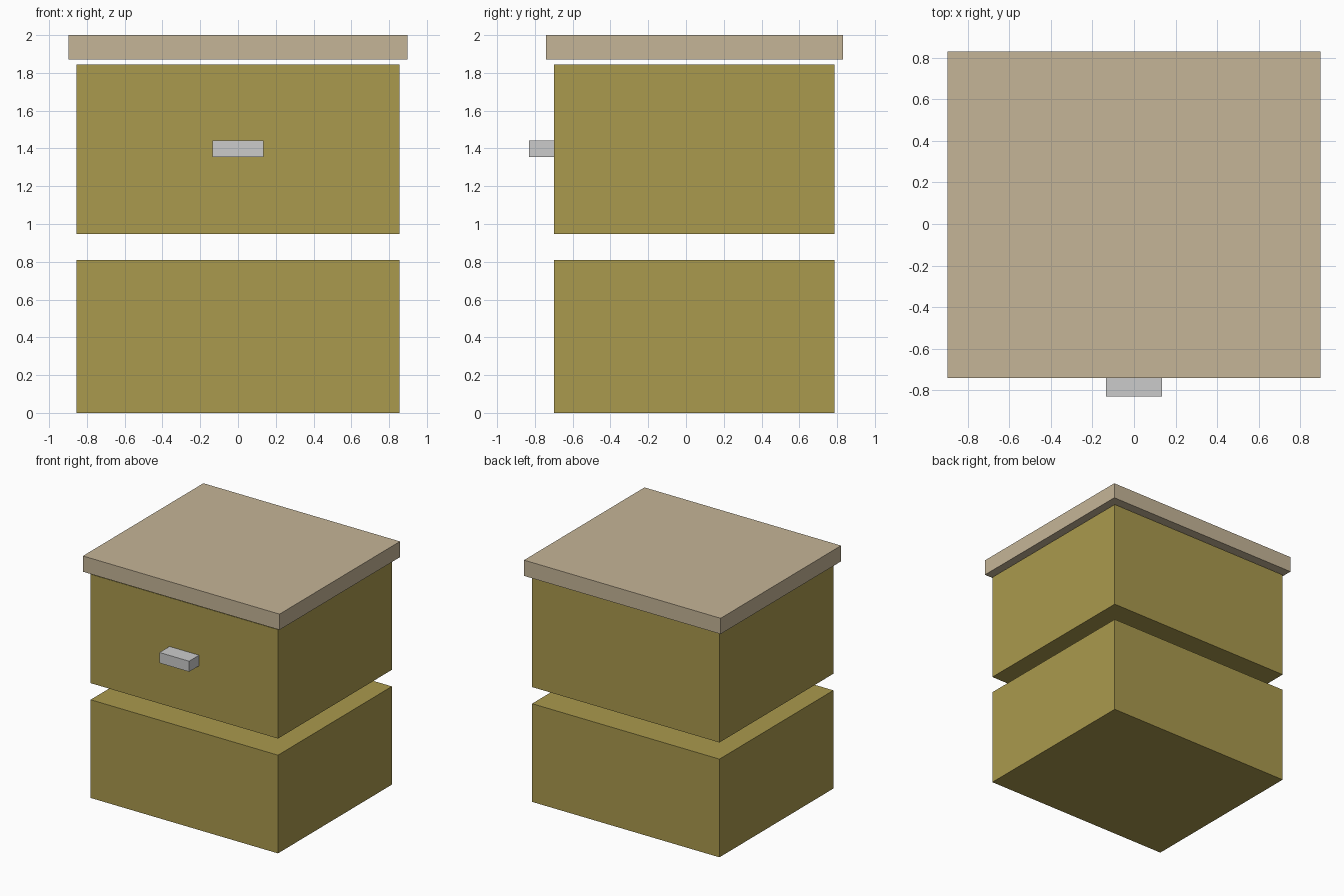
import bpy

if "Cube" in bpy.data.objects:
    bpy.data.objects.remove(bpy.data.objects["Cube"])


def material(name, rgb):
    m = bpy.data.materials.new(name)
    m.diffuse_color = (*rgb, 1.0)
    m.use_nodes = True
    m.node_tree.nodes["Principled BSDF"].inputs["Base Color"].default_value = m.diffuse_color
    return m


def box(name, lo, hi, mat=None):
    """Flat-sided block spanning the corners lo and hi."""
    centre = [(a + b) / 2 for a, b in zip(lo, hi)]
    size = [b - a for a, b in zip(lo, hi)]
    bpy.ops.mesh.primitive_cube_add(size=1, location=centre)
    ob = bpy.context.object
    ob.name = name
    ob.scale = size
    bpy.ops.object.transform_apply(location=False, rotation=False, scale=True)
    if mat:
        ob.data.materials.append(mat)
    return ob


wood = material("olive_wood", (0.40, 0.32, 0.075))
tan = material("tan_top", (0.56, 0.46, 0.31))

# Two stacked cabinet bodies with an open gap between them
for name, z0, z1 in (("lower_body", 0.0, 0.81), ("upper_body", 0.947, 1.845)):
    box(name, (-0.855, -0.70, z0), (0.855, 0.785, z1), wood)

# Overhanging top slab, hovering just above the upper body
box("top_slab", (-0.897, -0.74, 1.87), (0.897, 0.83, 2.0), tan)

# Drawer handle on the front of the upper body
box("handle", (-0.135, -0.83, 1.355), (0.135, -0.70, 1.442))
